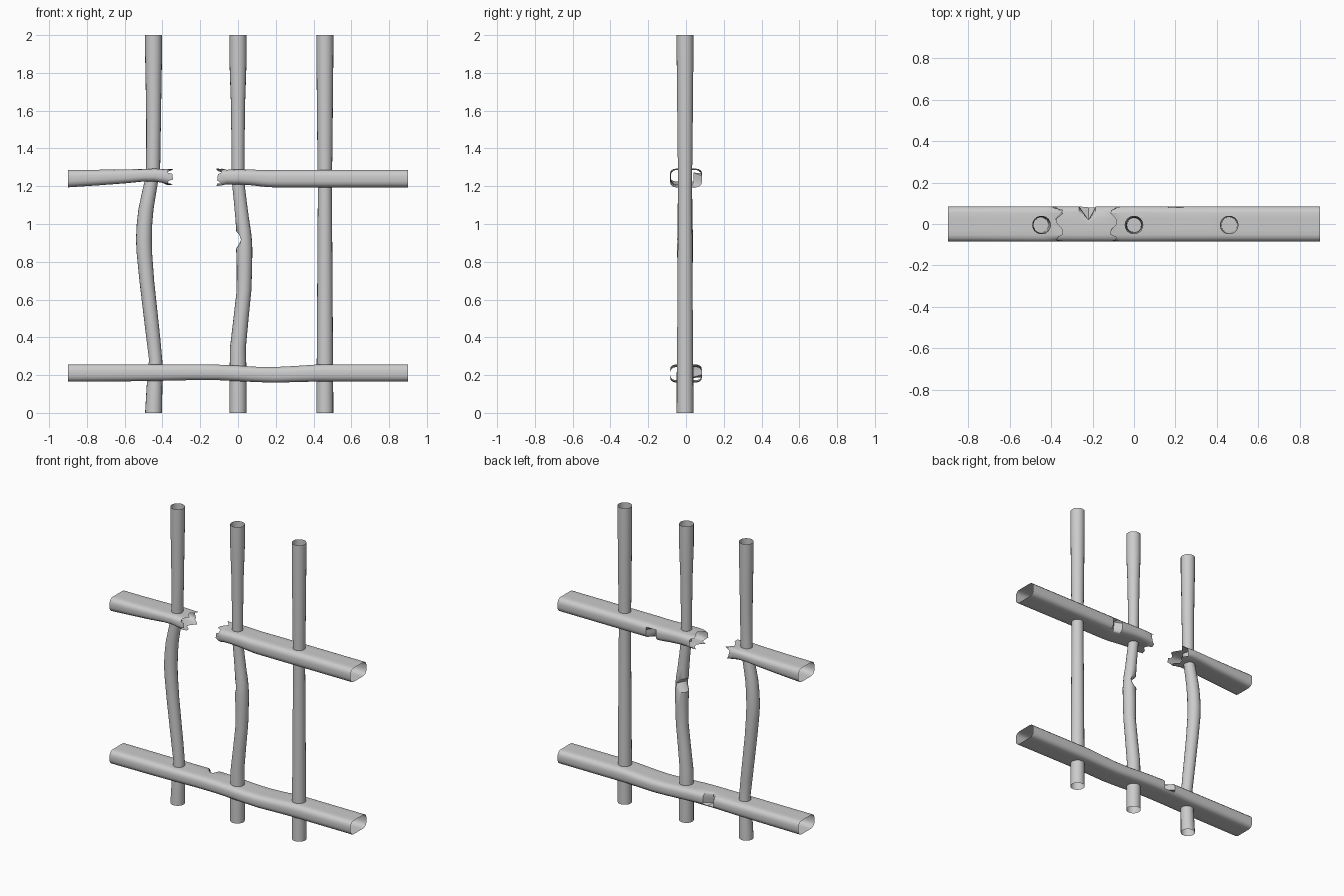
import bpy, bmesh, math, random
from mathutils import Vector
random.seed(4)


def loft(name, rings):
    """Skin closed rings into an open-ended hollow tube."""
    bm = bmesh.new()
    vr = [[bm.verts.new(p) for p in r] for r in rings]
    n = len(vr[0])
    for a, b in zip(vr, vr[1:]):
        for i in range(n):
            j = (i + 1) % n
            bm.faces.new((a[i], a[j], b[j], b[i]))
    bmesh.ops.recalc_face_normals(bm, faces=bm.faces)
    me = bpy.data.meshes.new(name)
    bm.to_mesh(me)
    bm.free()
    ob = bpy.data.objects.new(name, me)
    bpy.context.collection.objects.link(ob)
    bpy.ops.object.select_all(action='DESELECT')
    ob.select_set(True)
    bpy.context.view_layer.objects.active = ob
    bpy.ops.object.shade_smooth_by_angle(angle=math.radians(35))


def bar(name, path, notch=None):
    """Upright tube; path rows are z, x centre, radius."""
    rings = []
    for z, x, r in path:
        ring = []
        for i in range(18):
            a = math.tau * i / 18
            p = Vector((x + r * math.cos(a), -0.005 + r * math.sin(a), z))
            # crease pressed into the left/back side
            if notch and abs(z - notch) < 0.005:
                w = max(0, math.cos(a - math.radians(155)))
                p.x += 0.042 * w
                p.y -= 0.02 * w
            ring.append(p)
        rings.append(ring)
    loft(name, rings)


# rail section: rounded rectangle, unit heights -1..1, real y
def section():
    q = []
    for cy, cz, a0 in ((.053, .3, 0), (-.053, .3, 90), (-.053, -.3, 180), (.053, -.3, 270)):
        for k in range(4):
            a = math.radians(a0 + 30 * k)
            q.append((cy + .032 * math.cos(a), cz + .7 * math.sin(a)))
        if a0 in (0, 180):
            s = 1 if a0 == 0 else -1
            q += [(s * .027, float(s)), (0, float(s)), (-s * .027, float(s))]
    return q


def rail(name, stations, torn=None, dents=()):
    """Rows are x, bottom z, top z; torn is (ring index, direction)."""
    sec = section()
    rings = []
    for k, (x, zb, zt) in enumerate(stations):
        ring = []
        for i, (y, h) in enumerate(sec):
            p = Vector((x, y, (zb + zt) / 2 + h * (zt - zb) / 2))
            # jagged torn edge
            if torn and k == torn[0]:
                p.x += torn[1] * ((0.012 if (i // 2) % 2 else -0.014) + random.uniform(-.006, .006))
                p.y *= random.uniform(.93, 1.0)
                p.z += random.uniform(-.005, .005)
            # folded dents in the rear edge, upper or lower
            for dx, depth, side in dents:
                if abs(x - dx) < .002 and y > .02 and h * side > -.4:
                    f = (y - .02) / .065
                    p.y -= depth * f
                    p.z -= side * .018 * f
            ring.append(p)
        rings.append(ring)
    loft(name, rings)


# uprights
bar("left_upright", [
    (0, -.447, .045), (.2, -.44, .04), (.28, -.436, .035), (.4, -.449, .037), (.55, -.466, .038),
    (.7, -.483, .039), (.85, -.496, .041), (.92, -.498, .042), (1.0, -.495, .041), (1.08, -.487, .04),
    (1.16, -.472, .038), (1.23, -.458, .036), (1.3, -.449, .037), (1.55, -.447, .039),
    (1.75, -.447, .042), (1.9, -.447, .045), (2, -.447, .045)])
bar("middle_upright", [
    (0, 0, .045), (.2, 0, .045), (.35, 0, .042), (.5, .016, .04), (.65, .032, .039),
    (.78, .034, .041), (.87, .033, .043), (.92, .032, .041), (.96, .03, .039), (1.03, .022, .036),
    (1.12, .012, .034), (1.22, .001, .033), (1.3, 0, .034), (1.45, 0, .035),
    (1.65, 0, .038), (1.85, 0, .045), (2, 0, .045)], notch=.92)
bar("right_upright", [
    (0, .46, .045), (.3, .46, .043), (.6, .46, .041), (.9, .46, .039), (1.2, .46, .037),
    (1.4, .46, .04), (1.7, .46, .043), (1.9, .46, .045), (2, .46, .045)])

# lower rail with sag and rear dent
rail("lower_rail", [
    (-.9, .165, .257), (-.6, .167, .257), (-.4, .17, .257), (-.265, .173, .257), (-.22, .173, .257),
    (-.185, .173, .257), (-.1, .173, .255), (0, .168, .25), (.1, .163, .244), (.2, .16, .243),
    (.3, .163, .248), (.42, .166, .256), (.5, .166, .257), (.9, .166, .257)],
    dents=[(-.22, .065, 1)])

# upper rail, broken in two
rail("upper_rail_left", [
    (-.9, 1.194, 1.287), (-.75, 1.204, 1.287), (-.6, 1.215, 1.289), (-.5, 1.225, 1.291),
    (-.44, 1.225, 1.293), (-.4, 1.218, 1.291), (-.36, 1.21, 1.289)], torn=(6, 1))
rail("upper_rail_right", [
    (-.1, 1.205, 1.29), (-.06, 1.21, 1.287), (0, 1.21, 1.289), (.07, 1.205, 1.288),
    (.13, 1.198, 1.286), (.165, 1.195, 1.286), (.2, 1.194, 1.286), (.24, 1.194, 1.287), (.5, 1.194, 1.287),
    (.9, 1.194, 1.287)], torn=(0, -1), dents=[(.2, .045, -1)])
